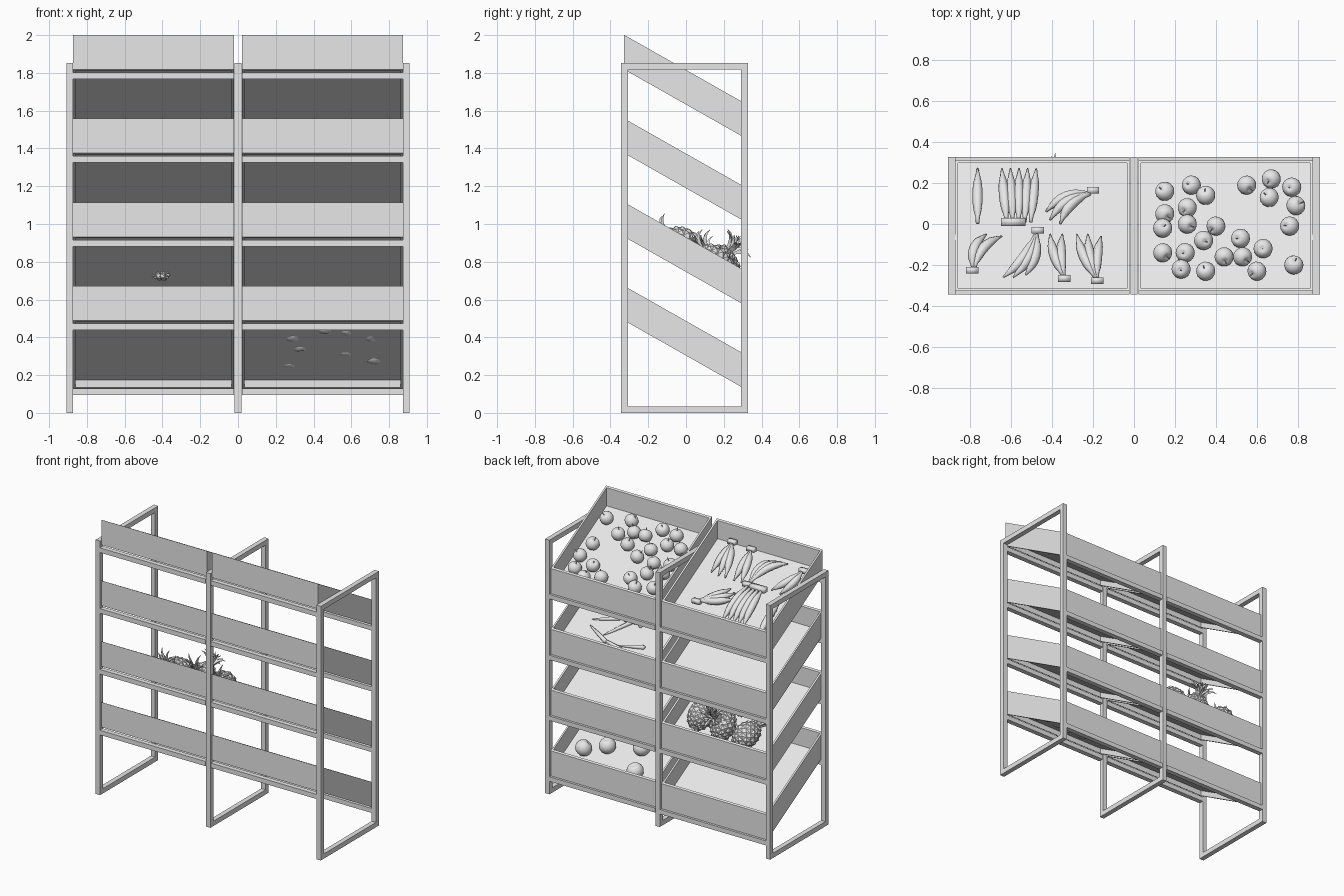
import bpy, bmesh, math, random
from mathutils import Vector, Matrix

random.seed(4)
if "Cube" in bpy.data.objects:
    bpy.data.objects.remove(bpy.data.objects["Cube"])

grey = bpy.data.materials.new("light_grey")
grey.use_nodes = True
COLOUR = (0.8, 0.8, 0.8, 1)
grey.diffuse_color = COLOUR
grey.node_tree.nodes["Principled BSDF"].inputs["Base Color"].default_value = COLOUR

SLOPE = 0.567           # trays drop towards the back
FRONT, BACK = -0.343, 0.327
BAR = 0.035
TRAY_Y = (-0.327, 0.31)
WALL = 0.013
TRAY_BASES = [1.818 - 0.443 * i for i in range(4)]


def finish(name, bm, smooth=False):
    bmesh.ops.recalc_face_normals(bm, faces=bm.faces)
    mesh = bpy.data.meshes.new(name)
    bm.to_mesh(mesh)
    bm.free()
    mesh.materials.append(grey)
    for poly in mesh.polygons:
        poly.use_smooth = smooth
    obj = bpy.data.objects.new(name, mesh)
    bpy.context.collection.objects.link(obj)
    return obj


def box(bm, x, y, z, slope=0.0):
    """Box from ranges; a slope shears it downwards towards the back."""
    size = Vector((x[1] - x[0], y[1] - y[0], z[1] - z[0]))
    mid = Vector((x[0] + x[1], y[0] + y[1], z[0] + z[1])) / 2
    verts = bmesh.ops.create_cube(bm, size=1)["verts"]
    for v in verts:
        v.co = v.co * size + mid
        v.co.z -= slope * (v.co.y - TRAY_Y[0])


def floor_z(tray, y):
    return TRAY_BASES[tray] + 0.04 - SLOPE * (y - TRAY_Y[0])


def tube(bm, points, radii, sides=8, matrix=Matrix()):
    """Closed tube swept along points with one radius for each point."""
    rings = []
    for i, p in enumerate(points):
        a, b = points[max(i - 1, 0)], points[min(i + 1, len(points) - 1)]
        quat = (b - a).to_track_quat('Z', 'Y')
        ring = []
        for k in range(sides):
            t = math.tau * k / sides
            offset = Vector((math.cos(t), math.sin(t), 0)) * radii[i]
            ring.append(bm.verts.new(matrix @ (p + quat @ offset)))
        rings.append(ring)
    for r, s in zip(rings, rings[1:]):
        for k in range(sides):
            n = (k + 1) % sides
            bm.faces.new((r[k], r[n], s[n], s[k]))
    bm.faces.new(rings[0][::-1])
    bm.faces.new(rings[-1])


def arc(start, middle, end, steps=8):
    """Quadratic curve passing through the middle point."""
    handle = middle * 2 - (start + end) / 2
    ts = [i / steps for i in range(steps + 1)]
    return [start * (1 - t) ** 2 + handle * 2 * t * (1 - t) + end * t * t for t in ts]


# Upright frames
for name, x in (("right", -0.89), ("middle", 0), ("left", 0.89)):
    bm = bmesh.new()
    xs = (x - BAR / 2, x + BAR / 2)
    box(bm, xs, (FRONT, FRONT + BAR), (0, 1.852))
    box(bm, xs, (BACK - BAR, BACK), (0, 1.852))
    for z in (0, 1.852 - BAR):
        box(bm, xs, (FRONT + BAR, BACK - BAR), (z, z + BAR))
    finish(name + "_frame", bm)

# Cross bars and slanted trays
for i, base in enumerate(TRAY_BASES):
    for side, x in (("right", (-0.873, -0.021)), ("left", (0.021, 0.873))):
        bm = bmesh.new()
        box(bm, x, (FRONT, FRONT + BAR), (base - 0.05, base - 0.016))
        box(bm, x, (BACK - BAR, BACK), (base - 0.394, base - 0.361))
        finish(f"{side}_cross_bars_{i + 1}", bm)

        bm = bmesh.new()
        y0, y1 = TRAY_Y
        height = (base, base + 0.183)
        box(bm, x, (y0, y0 + WALL), height, SLOPE)
        box(bm, x, (y1 - WALL, y1), height, SLOPE)
        inner = (y0 + WALL, y1 - WALL)
        box(bm, (x[0], x[0] + WALL), inner, height, SLOPE)
        box(bm, (x[1] - WALL, x[1]), inner, height, SLOPE)
        box(bm, (x[0] + WALL, x[1] - WALL), inner, (base + 0.04, base + 0.05), SLOPE)
        finish(f"{side}_tray_{i + 1}", bm)


def round_fruit(bm, centre, radius, stem):
    """Ball with dimpled poles and a short stem."""
    tilt = Matrix.Rotation(random.uniform(-0.7, 0.7), 4, 'X')
    tilt = Matrix.Translation(centre) @ tilt @ Matrix.Rotation(random.uniform(-0.7, 0.7), 4, 'Y')
    ball = bmesh.ops.create_uvsphere(bm, u_segments=16, v_segments=12, radius=radius)["verts"]
    for v in ball:
        across = math.hypot(v.co.x, v.co.y) / radius
        v.co.z *= 0.95 - 0.25 * max(0, 1 - 2.5 * across)
        v.co = tilt @ v.co
    if stem:
        tube(bm, [Vector((0, 0, radius * 0.6)), Vector((0.004, 0, radius * 1.2))],
             [0.002, 0.003], 5, tilt)


# Apples in the top left tray
apples = [(.15, .16), (.28, .19), (.35, .14), (.55, .19), (.67, .22), (.77, .18), (.66, .13),
          (.79, .09), (.15, .05), (.26, .08), (.14, -.02), (.26, 0), (.40, -.01), (.34, -.08),
          (.52, -.07), (.76, -.01), (.14, -.14), (.25, -.14), (.44, -.16), (.53, -.16),
          (.63, -.12), (.23, -.22), (.35, -.23), (.60, -.23), (.78, -.20)]
bm = bmesh.new()
for x, y in apples:
    round_fruit(bm, Vector((x, y, floor_z(0, y) + 0.052)), 0.047, True)
finish("apples", bm, True)

# Oranges in the bottom left tray
oranges = [(.27, .20), (.33, .04), (.29, -.06), (.31, -.17), (.46, -.13), (.57, -.11),
           (.57, .09), (.72, .15), (.71, -.06), (.70, -.17)]
bm = bmesh.new()
for x, y in oranges:
    round_fruit(bm, Vector((x, y, floor_z(3, y) + 0.054)), 0.058, False)
finish("oranges", bm, True)

# Carrots in the second left tray
carrots = [(.62, .03, .3), (.61, .14, -.4), (.50, .07, .8), (.40, 0, .1), (.33, .16, .2),
           (.31, -.08, 1.1), (.43, -.04, -.6), (.48, .18, -.2)]
bm = bmesh.new()
for x, y, angle in carrots:
    path = []
    for s in (-0.10, -0.09, 0, 0.07, 0.10):
        px, py = x + s * math.cos(angle), y + s * math.sin(angle)
        path.append(Vector((px, py, floor_z(1, py) + 0.02)))
    tube(bm, path, [0.006, 0.015, 0.012, 0.007, 0.002])
finish("carrots", bm, True)


# Bananas in the top right tray
def banana(bm, stalk, tip, bend, lift):
    a, b = Vector(stalk), Vector(tip)
    side = Vector((a.y - b.y, b.x - a.x)).normalized() * bend
    m = (a + b) / 2 + side
    points = [Vector((p.x, p.y, floor_z(0, p.y) + lift + h))
              for p, h in ((a, 0.02), (m, 0.03), (b, 0))]
    tube(bm, arc(*points),
         [0.009, 0.012, 0.021, 0.025, 0.026, 0.025, 0.021, 0.012, 0.004], 7)


bunches = [  # stalk, tips, sideways bend, lift above the floor
    ((-.763, -.02), [(-.763, .27)], 0, .03),
    ((-.20, .16), [(-.43, .06), (-.41, .02), (-.36, 0)], -.03, .03),
    ((-.79, -.23), [(-.72, -.05), (-.645, -.06)], .03, .04),
    ((-.47, -.035), [(-.64, -.26), (-.59, -.26), (-.53, -.25)], .02, .04),
    ((-.34, -.27), [(-.41, -.05), (-.35, -.05)], .01, .04),
    ((-.18, -.28), [(-.28, -.05), (-.225, -.05), (-.16, -.06)], .01, .04)]
bm = bmesh.new()
for stalk, tips, bend, lift in bunches:
    for tip in tips:
        start = Vector(stalk).lerp(Vector(tip), 0.08)
        banana(bm, start, tip, bend, lift)
    x, y = stalk
    if len(tips) > 1:
        z = floor_z(0, y) + lift + 0.02
        box(bm, (x - .03, x + .03), (y - .012, y + .02), (z - .015, z + .015))
for k in range(5):
    x = -.645 + .042 * k
    banana(bm, (x * .7 - .17, .01), (x, .27), 0, .08)
box(bm, (-.65, -.53), (-.01, .03), (1.755, 1.79))
finish("bananas", bm, True)


# Pineapples in the third right tray
def pineapple(bm, x, y, direction):
    axis = Vector(direction).to_track_quat('Z', 'Y').to_matrix().to_4x4()
    place = Matrix.Translation((x, y, floor_z(2, y) + 0.1)) @ axis
    body = bmesh.new()
    bmesh.ops.create_uvsphere(body, u_segments=12, v_segments=9, radius=0.08)
    for v in body.verts:
        v.co.z *= 1.3
    bmesh.ops.poke(body, faces=body.faces[:], offset=0.012)
    body.transform(place)
    mesh = bpy.data.meshes.new("body")
    body.to_mesh(mesh)
    body.free()
    bm.from_mesh(mesh)
    bpy.data.meshes.remove(mesh)
    for k in range(18):
        spread = 0.025 + 0.06 * (k % 3) / 2
        out = Vector((math.cos(k * 2.4), math.sin(k * 2.4), 0))
        up = Vector((0, 0, 1))
        path = arc(out * 0.015 + up * 0.09, out * spread * 0.6 + up * 0.145,
                   out * spread * 1.2 + up * (0.20 - spread * 0.5), 4)
        tube(bm, path, [0.010, 0.012, 0.010, 0.006, 0.001], 3, place)


bm = bmesh.new()
for x, y, direction in ((-.22, .15, (.1, -.8, .6)), (-.42, .17, (0, -.7, .7)),
                        (-.62, .19, (-.4, -.8, .6)), (-.46, -.02, (.1, -.9, .45)),
                        (-.40, .16, (.1, .75, .65))):
    pineapple(bm, x, y, direction)
finish("pineapples", bm)
